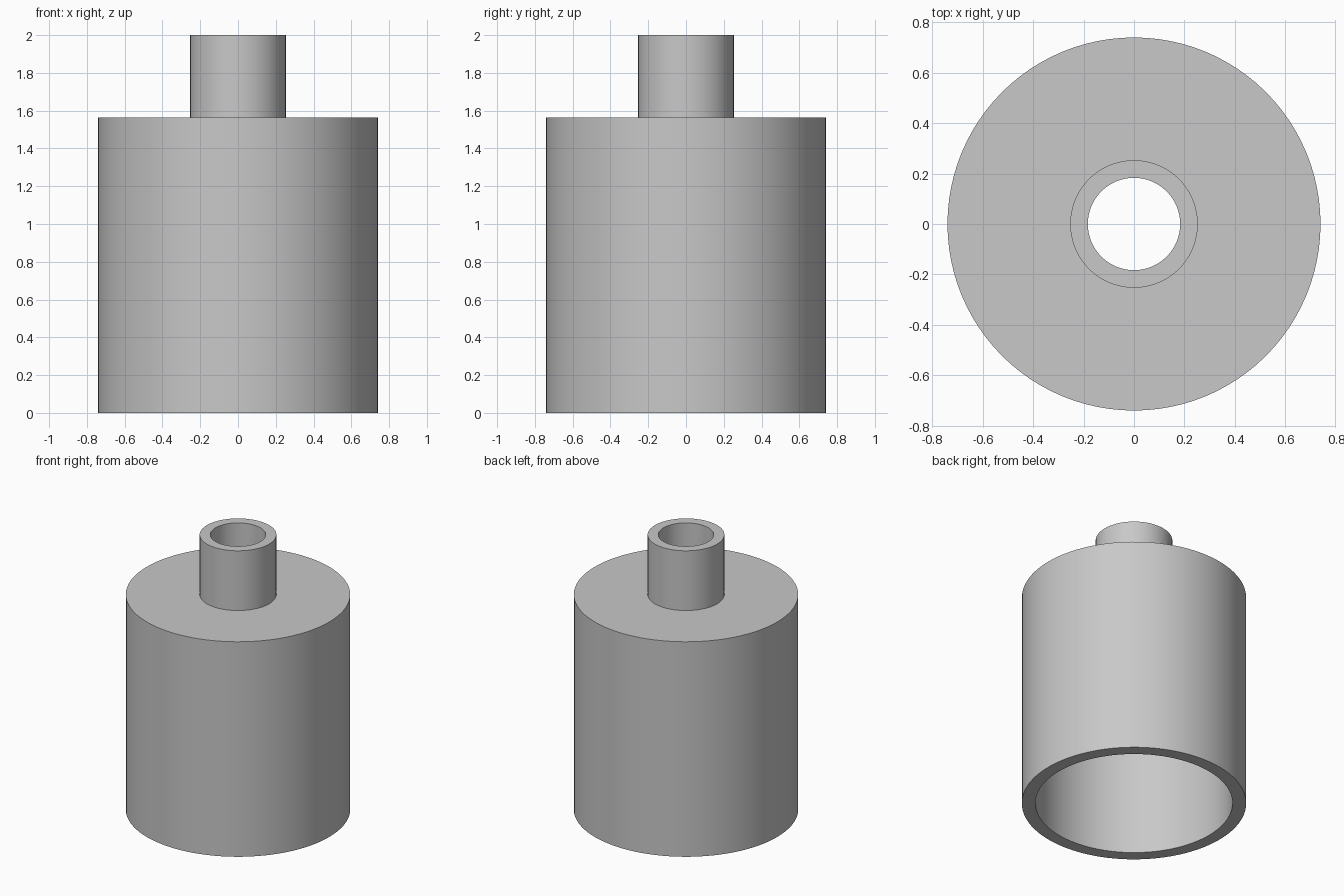
import bpy
import bmesh
import math
from mathutils import Matrix, Vector

cube = bpy.data.objects.get("Cube")
if cube:
    bpy.data.objects.remove(cube, do_unlink=True)

SEGMENTS = 96
BODY_OUTER, BODY_INNER = 0.74, 0.65
NECK_OUTER, NECK_INNER = 0.253, 0.183
SHOULDER, CEILING, TOP = 1.565, 1.475, 2.0

grey = bpy.data.materials.new("plain grey")
grey.use_nodes = True
colour = (0.58, 0.58, 0.58, 1)
grey.diffuse_color = colour
grey.node_tree.nodes["Principled BSDF"].inputs["Base Color"].default_value = colour


def lathe(name, profile):
    """Revolve a closed (radius, height) profile around z."""
    bm = bmesh.new()
    rings = []
    for i in range(SEGMENTS):
        turn = Matrix.Rotation(math.tau * i / SEGMENTS, 3, "Z")
        rings.append([bm.verts.new(turn @ Vector((r, 0, z))) for r, z in profile])
    count = len(profile)
    for i, ring in enumerate(rings):
        after = rings[(i + 1) % SEGMENTS]
        for j in range(count):
            k = (j + 1) % count
            bm.faces.new((ring[j], after[j], after[k], ring[k]))
    bmesh.ops.recalc_face_normals(bm, faces=bm.faces)
    mesh = bpy.data.meshes.new(name)
    bm.to_mesh(mesh)
    bm.free()
    mesh.materials.append(grey)
    obj = bpy.data.objects.new(name, mesh)
    bpy.context.collection.objects.link(obj)
    bpy.ops.object.select_all(action="DESELECT")
    obj.select_set(True)
    bpy.context.view_layer.objects.active = obj
    bpy.ops.object.shade_smooth_by_angle(angle=math.radians(30))
    return obj


# Open-bottomed shell with a flat shoulder and a hollow neck, in one piece
lathe("hollow_body_with_neck", [
    (BODY_OUTER, 0), (BODY_OUTER, SHOULDER),
    (NECK_OUTER, SHOULDER), (NECK_OUTER, TOP),
    (NECK_INNER, TOP), (NECK_INNER, CEILING),
    (BODY_INNER, CEILING), (BODY_INNER, 0),
])
